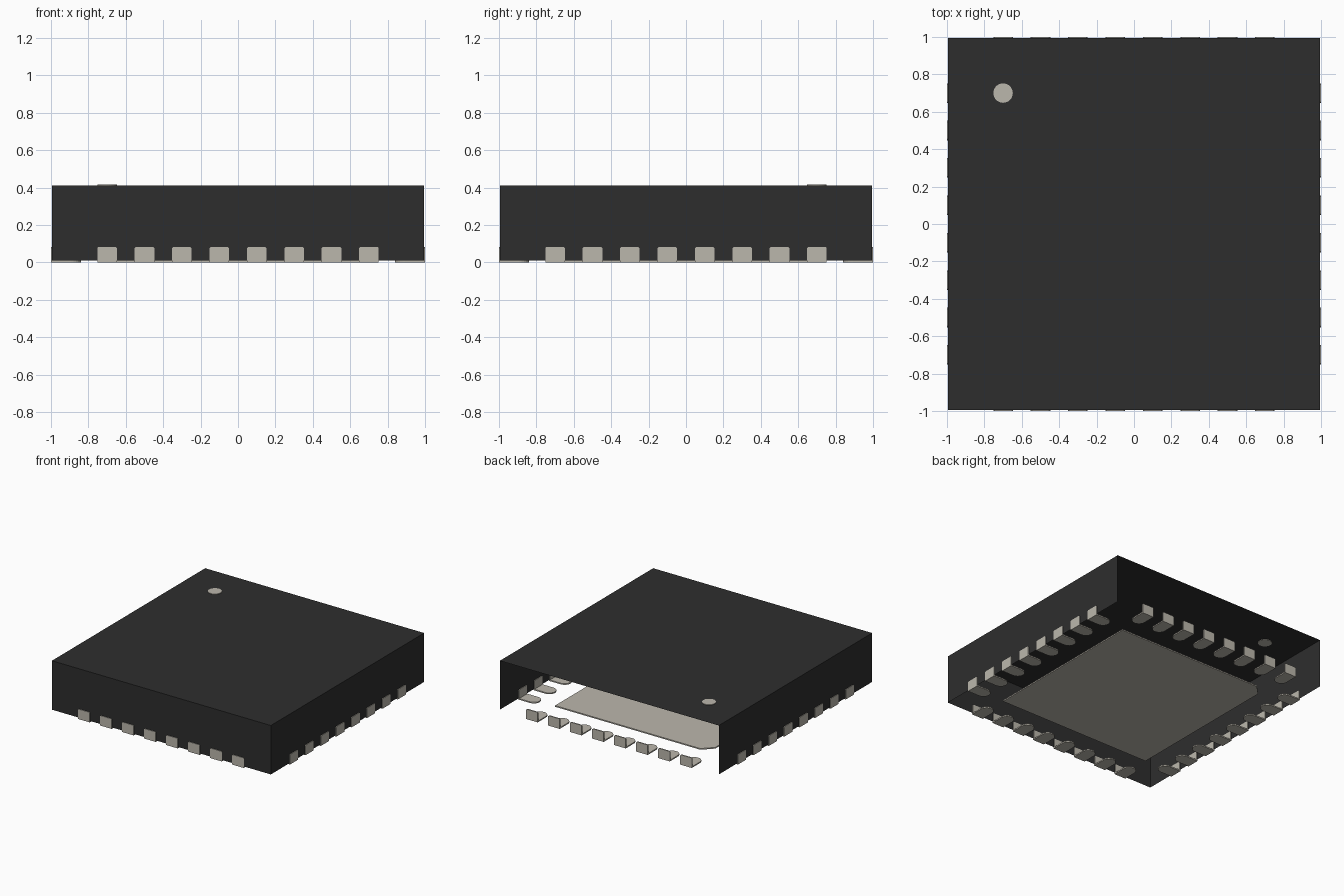
import bpy, bmesh, math
from mathutils import Matrix, Vector

cube = bpy.data.objects.get("Cube")
if cube:
    bpy.data.objects.remove(cube, do_unlink=True)


def material(name, rgb):
    m = bpy.data.materials.new(name)
    m.use_nodes = True
    m.diffuse_color = (*rgb, 1)
    m.node_tree.nodes["Principled BSDF"].inputs["Base Color"].default_value = (*rgb, 1)
    return m


BLACK = material("black plastic", (0.027, 0.027, 0.027))
METAL = material("pale metal", (0.50, 0.475, 0.415))

HALF = 0.995      # half width of the body
TOP = 0.412       # height of the body
BASE = 0.01       # body sits this far above the ground
PAD_W = 0.0525    # half width of a lead


def finish(bm, name, mat):
    mesh = bpy.data.meshes.new(name)
    bm.to_mesh(mesh)
    bm.free()
    mesh.materials.append(mat)
    obj = bpy.data.objects.new(name, mesh)
    bpy.context.collection.objects.link(obj)
    return obj


def prism(bm, outline, offset):
    """Closed solid from a 3D outline pushed along an offset."""
    face = bm.faces.new([bm.verts.new(p) for p in outline])
    out = bmesh.ops.extrude_face_region(bm, geom=[face], use_keep_orig=True)
    moved = [g for g in out["geom"] if isinstance(g, bmesh.types.BMVert)]
    bmesh.ops.translate(bm, verts=moved, vec=Vector(offset))
    bmesh.ops.recalc_face_normals(bm, faces=bm.faces)


# Body shell: a box left open at the bottom and the back
bm = bmesh.new()
bmesh.ops.create_cube(bm, size=1, matrix=Matrix.Translation((0, 0, (TOP + BASE) / 2))
                      @ Matrix.Diagonal((2 * HALF, 2 * HALF, TOP - BASE, 1)))
gone = [f for f in bm.faces if f.normal.z < -0.5 or f.normal.y > 0.5]
bmesh.ops.delete(bm, geom=gone, context="FACES")
finish(bm, "body_shell", BLACK)

# Round corner marker on the top
bm = bmesh.new()
bmesh.ops.create_cone(bm, cap_ends=True, segments=32, radius1=0.052, radius2=0.052,
                      depth=0.008, matrix=Matrix.Translation((-0.7, 0.7, TOP)))
finish(bm, "corner_marker", METAL)

# Large centre pad with one clipped corner
p, c = 0.70, 0.08
bm = bmesh.new()
prism(bm, [(-p, -p, 0), (p, -p, 0), (p, p, 0), (-p + c, p, 0), (-p, p - c, 0)], (0, 0, BASE))
finish(bm, "centre_pad", METAL)


# Leads: a flat foot with a round inner end, and an upright plate on the wall
def lead_mesh():
    bm = bmesh.new()
    w, inner = PAD_W, -0.84 - PAD_W
    foot = [(-w, -1, 0), (w, -1, 0)]
    foot += [(w * math.cos(a), inner + w * math.sin(a), 0)
             for a in (math.pi * i / 12 for i in range(13))]
    prism(bm, foot, (0, 0, BASE))
    h, r = 0.082, 0.006
    plate = [(-w, -1, BASE), (w, -1, BASE), (w, -1, h - r), (w - r, -1, h),
             (-w + r, -1, h), (-w, -1, h - r)]
    prism(bm, plate, (0, 0.01, 0))
    mesh = bpy.data.meshes.new("lead")
    bm.to_mesh(mesh)
    bm.free()
    mesh.materials.append(METAL)
    return mesh


lead = lead_mesh()
for turn, side in enumerate(("front", "left", "back", "right")):
    for i in range(8):
        obj = bpy.data.objects.new(f"{side}_lead_{i + 1}", lead)
        bpy.context.collection.objects.link(obj)
        obj.matrix_world = (Matrix.Rotation(turn * math.pi / 2, 4, "Z")
                            @ Matrix.Translation((-0.7 + 0.2 * i, 0, 0)))
